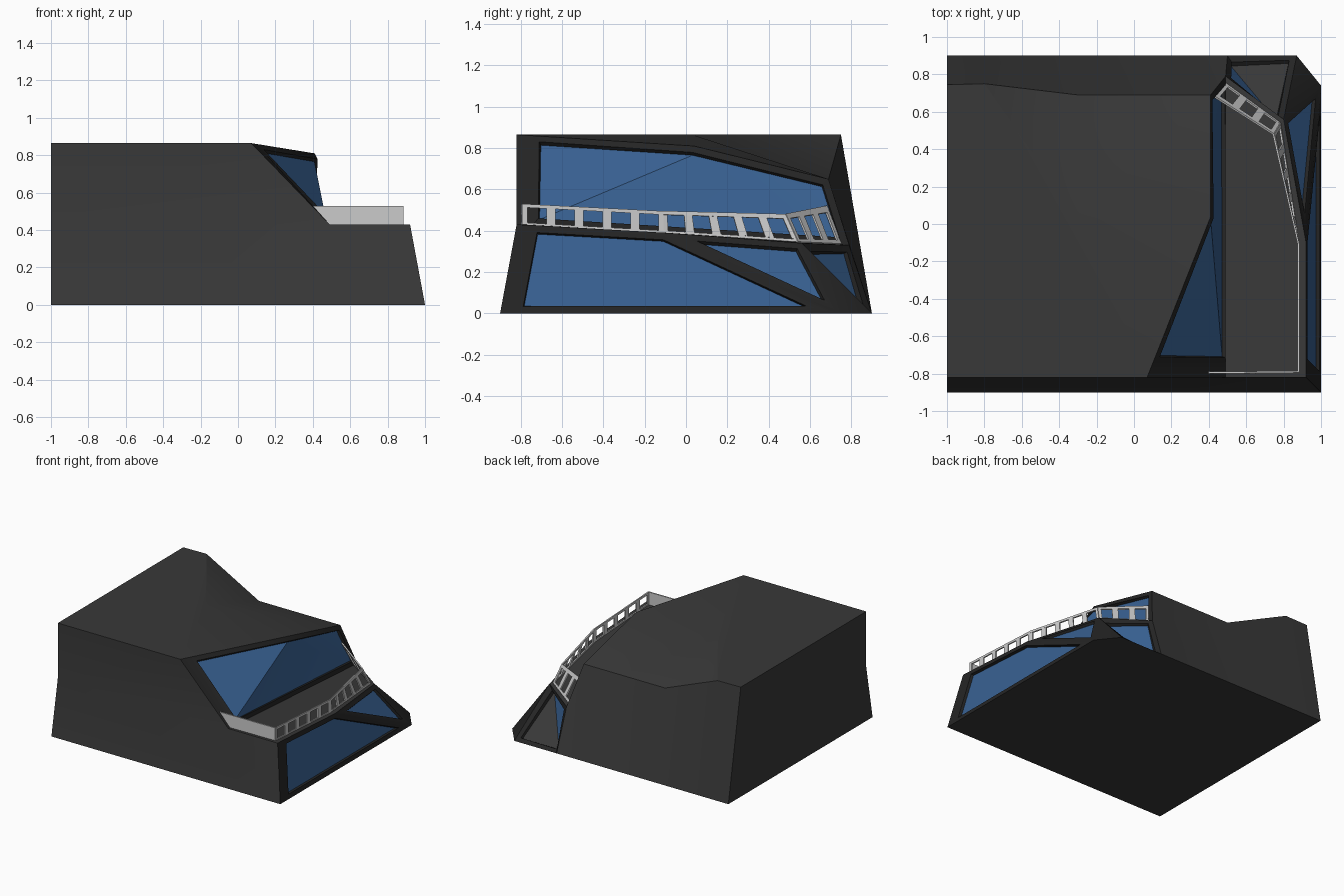
import bpy, bmesh
from mathutils import Vector

if "Cube" in bpy.data.objects:
    bpy.data.objects.remove(bpy.data.objects["Cube"])


def mat(name, r, g, b):
    m = bpy.data.materials.new(name)
    m.diffuse_color = (r, g, b, 1)
    m.use_nodes = True
    m.node_tree.nodes["Principled BSDF"].inputs["Base Color"].default_value = m.diffuse_color
    return m


dark = mat("dark_shell", .04, .04, .04)
black = mat("black_frame", .018, .018, .018)
blue = mat("blue_glass", .04, .12, .29)

# Corner points of the shell
P = dict(
    # base outline
    fl=(-1, -.9, 0), fr=(1, -.9, 0), fr2=(1, -.83, 0), kr=(1, .74, 0), kb=(.87, .9, 0),
    b1=(.5, .9, 0), b2=(-.3, .9, 0), b3=(-.8, .9, 0), bl=(-1, .9, 0),
    # balcony deck
    wl=(-1, -.82, .43), m=(.49, -.82, .43), m2=(.49, -.745, .426), t=(.92, -.82, .43),
    t2=(.92, -.75, .427), j=(.92, -.1, .39), h=(.8, .56, .34), g=(.49, .79, .33),
    # roof
    rl=(-1, -.82, .865), a=(.07, -.82, .865), a2=(.1, -.745, .86), b=(.41, .04, .81),
    c=(.41, .69, .65), d=(-.3, .69, .65), e=(-.3, .03, .865), p=(-.8, .75, .865), q=(-1, .745, .865))

shell = ["fl fr fr2 kr kb b1 b2 b3 bl",                     # base
         "fl fr t m wl", "wl m a rl",                       # front
         "fl wl rl q bl",                                   # left
         "bl b3 p q", "b3 b2 d p", "b2 b1 g d", "g c d",    # back
         "rl a e p q", "a a2 b e", "e b c", "e c d", "e d p",   # roof
         "m t t2 j h g m2"]                                 # deck
frames = ["fr fr2 t2 t", "m m2 a2 a", "h kr kb"]
# window areas: faces, and how many of them are glass
windows = [(["a2 b m2", "b g m2", "b c g"], 3), (["fr2 kr j t2"], 1),
           (["j kr h"], 1), (["g h b1", "h kb b1"], 1)]

bm = bmesh.new()
V = {k: bm.verts.new(co) for k, co in P.items()}


def face(names, mi):
    f = bm.faces.new([V[n] for n in names.split()])
    f.material_index = mi
    return f


for s in shell:
    face(s, 0)
for s in frames:
    face(s, 1)
areas = [([face(s, 1) for s in names], n) for names, n in windows]
bmesh.ops.recalc_face_normals(bm, faces=bm.faces[:])

# Frame around each window, then a recess with the glass
for fs, n in areas:
    for thick, depth in ((.035, 0), (.004, -.02)):
        bmesh.ops.inset_region(bm, faces=fs, use_boundary=True, use_even_offset=True,
                               thickness=thick, depth=depth)
    for i, f in enumerate(fs):
        f.material_index = 2 if i < n else 0

me = bpy.data.meshes.new("building_shell")
bm.to_mesh(me)
bm.free()
for m in (dark, black, blue):
    me.materials.append(m)
body = bpy.data.objects.new("building_shell", me)
bpy.context.collection.objects.link(body)
bpy.context.view_layer.objects.active = body
body.select_set(True)
bpy.ops.object.shade_smooth_by_angle(angle=.5)
body.select_set(False)


# Railing: each section is a ruled strip between a bottom and a top line
def railing(name, a0, a1, b0, b1, gaps):
    a0, a1, b0, b1 = map(Vector, (a0, a1, b0, b1))
    bm = bmesh.new()

    def patch(u0, u1, v0, v1):
        bm.faces.new([bm.verts.new(a0.lerp(a1, u).lerp(b0.lerp(b1, u), v))
                      for u, v in ((u0, v0), (u1, v0), (u1, v1), (u0, v1))])

    if gaps:
        w = .022 / (a1 - a0).length
        patch(0, 1, .83, 1)
        patch(0, 1, 0, .1)
        for i in range(gaps + 1):
            u = i / gaps
            patch(max(0, u - w), min(1, u + w), .1, .83)
    else:
        patch(0, 1, 0, 1)
    me = bpy.data.meshes.new(name)
    bm.to_mesh(me)
    bm.free()
    ob = bpy.data.objects.new(name, me)
    bpy.context.collection.objects.link(ob)
    sol = ob.modifiers.new("thickness", 'SOLIDIFY')
    sol.thickness, sol.offset = .01, 0


railing("railing_front_plate", (.49, -.795, .43), (.88, -.79, .43), (.39, -.795, .53), (.88, -.79, .53), 0)
railing("railing_side", (.88, -.79, .43), (.88, -.11, .39), (.88, -.79, .53), (.88, -.11, .495), 5)
railing("railing_side_rear", (.88, -.11, .39), (.78, .54, .345), (.88, -.11, .495), (.745, .48, .48), 5)
railing("railing_rear", (.78, .54, .345), (.49, .75, .335), (.745, .48, .48), (.43, .68, .52), 3)
